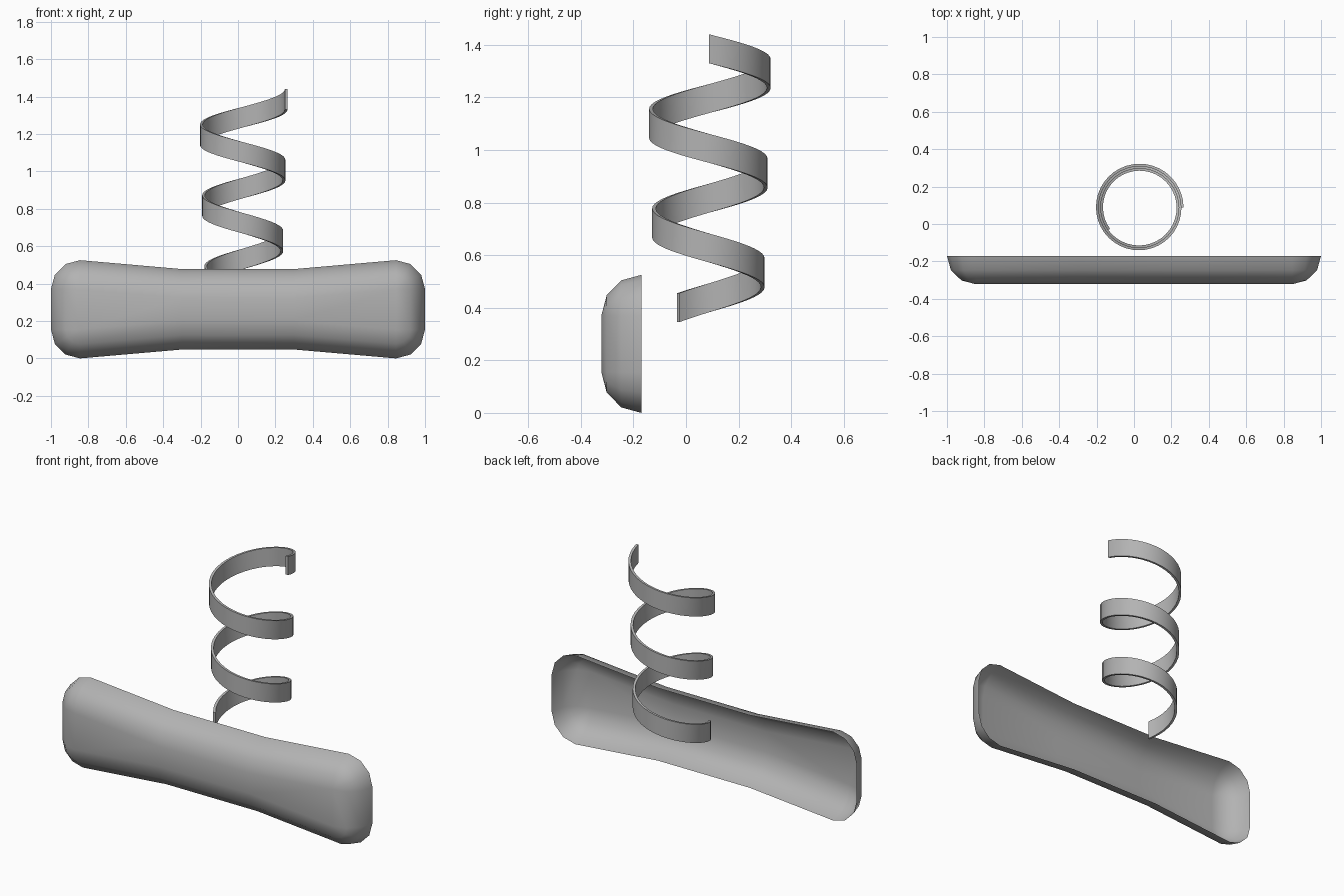
import bpy, bmesh
from math import sin, cos, pi, radians

if "Cube" in bpy.data.objects:
    bpy.data.objects.remove(bpy.data.objects["Cube"])

grey = bpy.data.materials.new("mid_grey")
grey.diffuse_color = (0.45, 0.45, 0.45, 1)
grey.use_nodes = True
grey.node_tree.nodes["Principled BSDF"].inputs["Base Color"].default_value = grey.diffuse_color


def finish(name, bm, angle):
    mesh = bpy.data.meshes.new(name)
    bm.to_mesh(mesh)
    bm.free()
    mesh.materials.append(grey)
    ob = bpy.data.objects.new(name, mesh)
    bpy.context.collection.objects.link(ob)
    bpy.ops.object.select_all(action='DESELECT')
    ob.select_set(True)
    bpy.context.view_layer.objects.active = ob
    bpy.ops.object.shade_smooth_by_angle(angle=radians(angle))
    return ob


# Hollow front pad: rounded outline with a waist, stepped inward to the front face
R, DEPTH, BACK, MID = 0.155, 0.152, -0.17, 0.2625
HALF_END, HALF_WAIST, WAIST_X, STEPS = 0.2625, 0.215, 0.3, 3


def outline(inset):
    pts = []
    for corner, (sx, sz) in enumerate([(1, 1), (-1, 1), (-1, -1), (1, -1)]):
        arc = []
        for i in range(STEPS + 1):
            a = (corner + i / STEPS) * pi / 2
            arc.append((sx * (1 - R) + (R - inset) * cos(a),
                        MID + sz * (HALF_END - R) + (R - inset) * sin(a)))
        waist = (sx * WAIST_X, MID + sz * (HALF_WAIST - inset))
        pts += arc + [waist] if corner % 2 == 0 else [waist] + arc
    return pts


bm = bmesh.new()
rings = []
for k in range(STEPS + 1):
    t = k / STEPS * pi / 2
    y = BACK - DEPTH * sin(t)
    rings.append([bm.verts.new((x, y, z)) for x, z in outline(R * (1 - cos(t)))])
n = len(rings[0])
for a, b in zip(rings, rings[1:]):
    for i in range(n):
        j = (i + 1) % n
        bm.faces.new((a[i], a[j], b[j], b[i]))
f = rings[-1]
for quad in [(3, 4, 15, 16), (4, 5, 14, 15), (5, 6, 13, 14)]:
    bm.faces.new([f[i] for i in quad])
bmesh.ops.remove_doubles(bm, verts=bm.verts, dist=1e-4)
finish("front_pad", bm, 40)

# Flat ribbon spring, widening slightly toward the top
CX, CY, TURNS, SEG = 0.028, 0.088, 2.6, 104
Z_TOP, Z_BOTTOM, BAND, THICK = 1.385, 0.4, 0.11, 0.014
bm = bmesh.new()
loops = []
for i in range(SEG + 1):
    t = i / SEG
    a = t * TURNS * 2 * pi
    z = Z_TOP + (Z_BOTTOM - Z_TOP) * t
    outer = 0.237 - 0.03 * t
    loops.append([bm.verts.new((CX + r * cos(a), CY + r * sin(a), z + dz))
                  for r, dz in [(outer, -BAND / 2), (outer, BAND / 2),
                                (outer - THICK, BAND / 2), (outer - THICK, -BAND / 2)]])
for a, b in zip(loops, loops[1:]):
    for i in range(4):
        j = (i + 1) % 4
        bm.faces.new((a[i], a[j], b[j], b[i]))
bm.faces.new(loops[0])
bm.faces.new(loops[-1])
bmesh.ops.recalc_face_normals(bm, faces=bm.faces)
finish("ribbon_spring", bm, 30)
